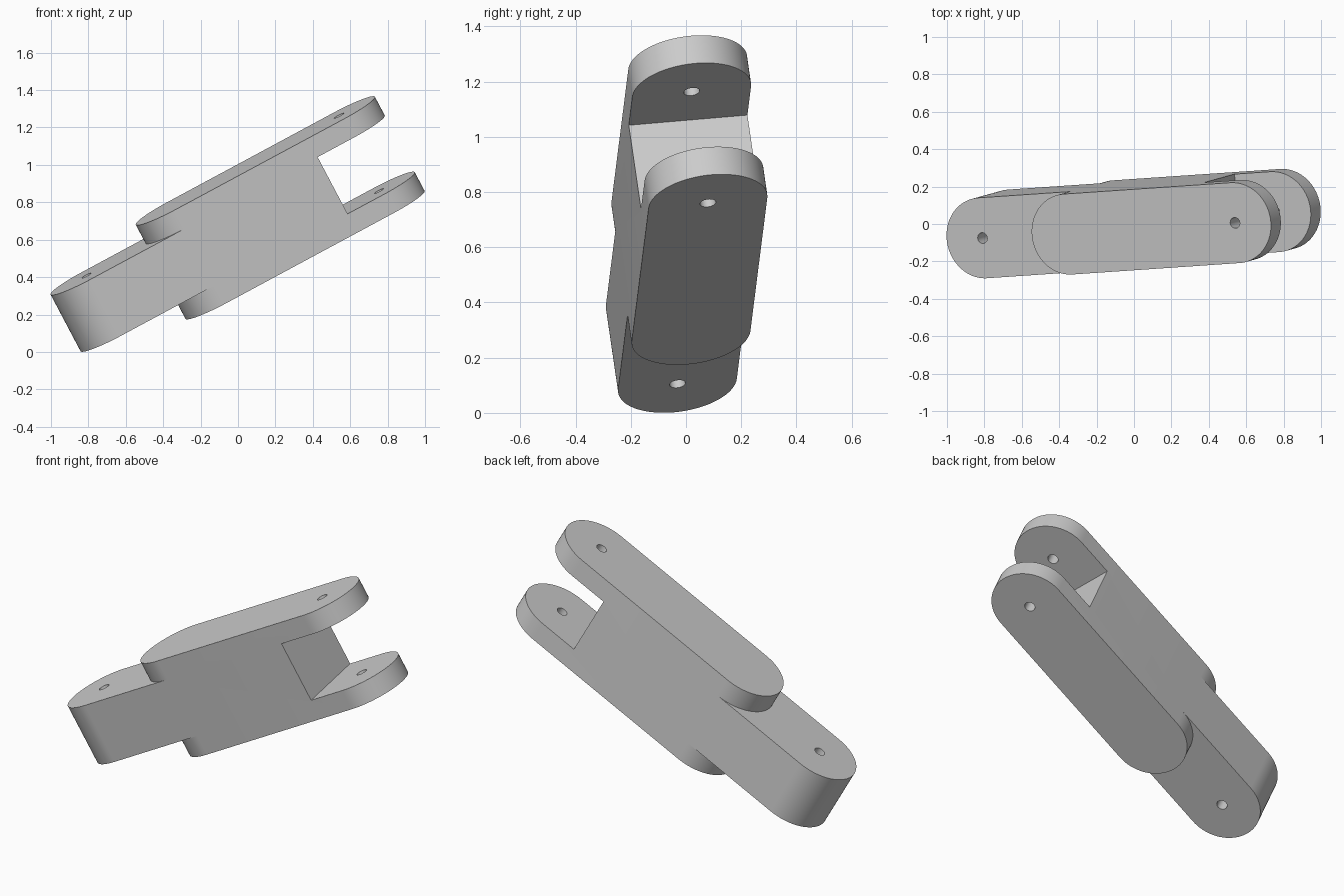
import bpy, bmesh
from math import sin, cos, pi
from mathutils import Matrix, Vector

old = bpy.data.objects.get("Cube")
if old:
    bpy.data.objects.remove(old, do_unlink=True)

# Link sizes: x runs along the link, z through its thickness
R = 0.217            # half width and end radius
PIN = 1.596          # distance between pin holes
PLATE_START = 0.578  # centre of the outer plates' rear rounding
SLOT = 1.378         # rear wall of the fork slot
INNER = 0.173        # half thickness of the tongue and of the slot
OUTER = 0.287        # half thickness of the whole link
HOLE = 0.029
SEG = 40

grey = bpy.data.materials.new("plain grey")
grey.use_nodes = True
colour = (0.6, 0.6, 0.6, 1)
grey.diffuse_color = colour
grey.node_tree.nodes["Principled BSDF"].inputs["Base Color"].default_value = colour


def arc(cx, radius, start, end, steps=SEG):
    angles = [start + (end - start) * i / steps for i in range(steps + 1)]
    return [(cx + radius * cos(a), radius * sin(a)) for a in angles]


def prism(name, outline, low, high):
    """Extrude a flat outline between two heights."""
    bm = bmesh.new()
    face = bm.faces.new([bm.verts.new((x, y, low)) for x, y in outline])
    top = bmesh.ops.extrude_face_region(bm, geom=[face])["geom"]
    moved = [v for v in top if isinstance(v, bmesh.types.BMVert)]
    bmesh.ops.translate(bm, verts=moved, vec=(0, 0, high - low))
    bmesh.ops.recalc_face_normals(bm, faces=bm.faces)
    mesh = bpy.data.meshes.new(name)
    bm.to_mesh(mesh)
    bm.free()
    mesh.materials.append(grey)
    obj = bpy.data.objects.new(name, mesh)
    bpy.context.collection.objects.link(obj)
    return obj


# Full slab with rounded ends
link = prism("chain_link", arc(0, R, pi / 2, 1.5 * pi) + arc(PIN, R, -pi / 2, pi / 2),
             -OUTER, OUTER)

# Cutters: fork slot, tongue recesses with hollow ends, pin holes
slot = [(SLOT, -1), (2.5, -1), (2.5, 1), (SLOT, 1)]
recess = [(-1, 1), (-1, -1), (PLATE_START, -1)]
recess += arc(PLATE_START, R, 1.5 * pi, pi / 2) + [(PLATE_START, 1)]
cutters = [prism("slot_cutter", slot, -INNER, INNER),
           prism("upper_recess_cutter", recess, INNER, 1),
           prism("lower_recess_cutter", recess, -1, -INNER)]
for name, x in (("tongue_hole_cutter", 0), ("fork_hole_cutter", PIN)):
    cutters.append(prism(name, arc(x, HOLE, 0, 2 * pi, 32)[:-1], -1, 1))

for cutter in cutters:
    cutter.hide_render = True
    mod = link.modifiers.new(cutter.name, "BOOLEAN")
    mod.operation = "DIFFERENCE"
    mod.solver = "EXACT"
    mod.object = cutter

# Bake the cuts and drop the cutters
graph = bpy.context.evaluated_depsgraph_get()
graph.update()
baked = bpy.data.meshes.new_from_object(link.evaluated_get(graph))
link.modifiers.clear()
link.data = baked
for cutter in cutters:
    bpy.data.objects.remove(cutter, do_unlink=True)

# Tilt the link into its pose
along = Vector((0.879, 0.060, 0.473)).normalized()
side = Vector((-0.463, -0.128, 0.877)).cross(along).normalized()
normal = along.cross(side)
pose = Matrix((along, side, normal)).transposed().to_4x4()
baked.transform(Matrix.Translation((-0.73, -0.053, 0.2565)) @ pose)

bpy.ops.object.select_all(action="DESELECT")
link.select_set(True)
bpy.context.view_layer.objects.active = link
bpy.ops.object.shade_smooth_by_angle()
